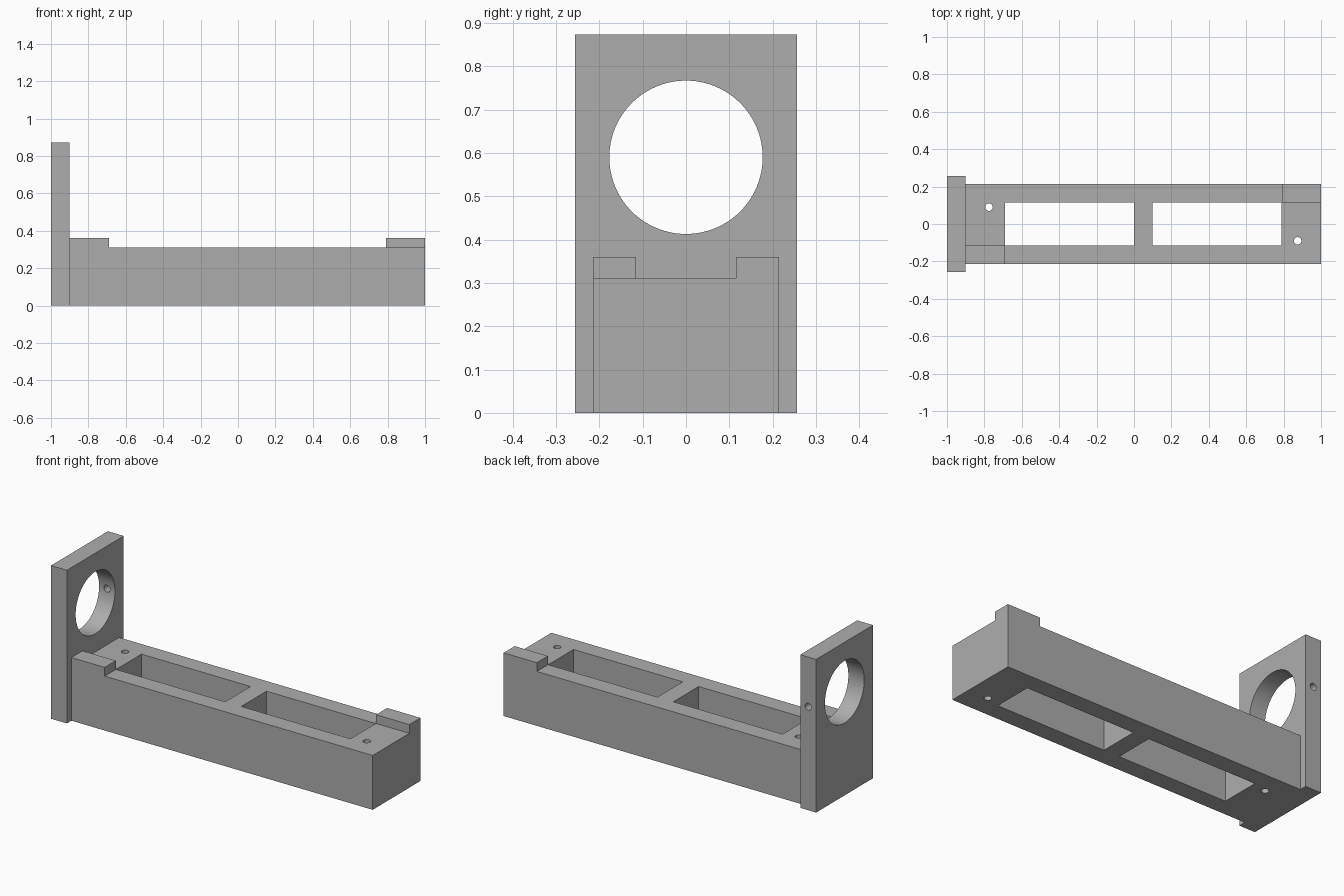
import bpy, bmesh, math
from mathutils import Matrix

cube = bpy.data.objects.get("Cube")
if cube:
    bpy.data.objects.remove(cube, do_unlink=True)

grey = bpy.data.materials.new("plain grey")
grey.use_nodes = True
colour = (0.42, 0.42, 0.42, 1)
grey.diffuse_color = colour
grey.node_tree.nodes["Principled BSDF"].inputs["Base Color"].default_value = colour


def make(name, bm):
    bmesh.ops.recalc_face_normals(bm, faces=bm.faces)
    mesh = bpy.data.meshes.new(name)
    bm.to_mesh(mesh)
    bm.free()
    mesh.materials.append(grey)
    obj = bpy.data.objects.new(name, mesh)
    bpy.context.collection.objects.link(obj)
    return obj


def prism(name, outline, z0, z1):
    bm = bmesh.new()
    face = bm.faces.new([bm.verts.new((x, y, z0)) for x, y in outline])
    top = bmesh.ops.extrude_face_region(bm, geom=[face])["geom"]
    verts = [v for v in top if isinstance(v, bmesh.types.BMVert)]
    bmesh.ops.translate(bm, verts=verts, vec=(0, 0, z1 - z0))
    return make(name, bm)


def box(name, x0, x1, y, z0, z1):
    return prism(name, [(x0, -y), (x1, -y), (x1, y), (x0, y)], z0, z1)


def rod(name, radius, depth, centre, axis="Z", sides=32):
    turn = {"X": Matrix.Rotation(math.pi / 2, 4, "Y"),
            "Y": Matrix.Rotation(math.pi / 2, 4, "X"),
            "Z": Matrix.Identity(4)}[axis]
    bm = bmesh.new()
    bmesh.ops.create_cone(bm, cap_ends=True, segments=sides, radius1=radius,
                          radius2=radius, depth=depth,
                          matrix=Matrix.Translation(centre) @ turn)
    return make(name, bm)


def cut(target, cutters):
    for cutter in cutters:
        mod = target.modifiers.new("cut", "BOOLEAN")
        mod.operation, mod.solver, mod.object = "DIFFERENCE", "EXACT", cutter
        bpy.context.view_layer.objects.active = target
        bpy.ops.object.modifier_apply(modifier=mod.name)
        bpy.data.objects.remove(cutter, do_unlink=True)
    bpy.ops.object.select_all(action="DESELECT")
    target.select_set(True)
    bpy.context.view_layer.objects.active = target
    bpy.ops.object.shade_smooth_by_angle(angle=math.radians(30))


# Base beam: top lowered except for two raised corner stops
base = box("base_beam", -0.9, 1, 0.215, 0, 0.36)
lowered = [(-2, -0.115), (-0.69, -0.115), (-0.69, -1), (2, -1),
           (2, 0.115), (0.79, 0.115), (0.79, 1), (-2, 1)]
cut(base, [
    prism("top_cutter", lowered, 0.31, 1),
    box("window_cutter", -0.689, 0, 0.114, -1, 1),
    box("window_cutter", 0.1, 0.789, 0.114, -1, 1),
    rod("screw_cutter", 0.02, 2, (-0.775, 0.09, 0)),
    rod("screw_cutter", 0.02, 2, (0.875, -0.09, 0)),
])

# Upright plate: large ring opening with a set screw hole from the back side
plate = box("end_plate", -1, -0.9, 0.256, 0, 0.873)
cut(plate, [
    rod("ring_cutter", 0.177, 1, (-0.95, 0, 0.59), "X", 96),
    rod("set_screw_cutter", 0.02, 0.4, (-0.95, 0.25, 0.59), "Y"),
])
